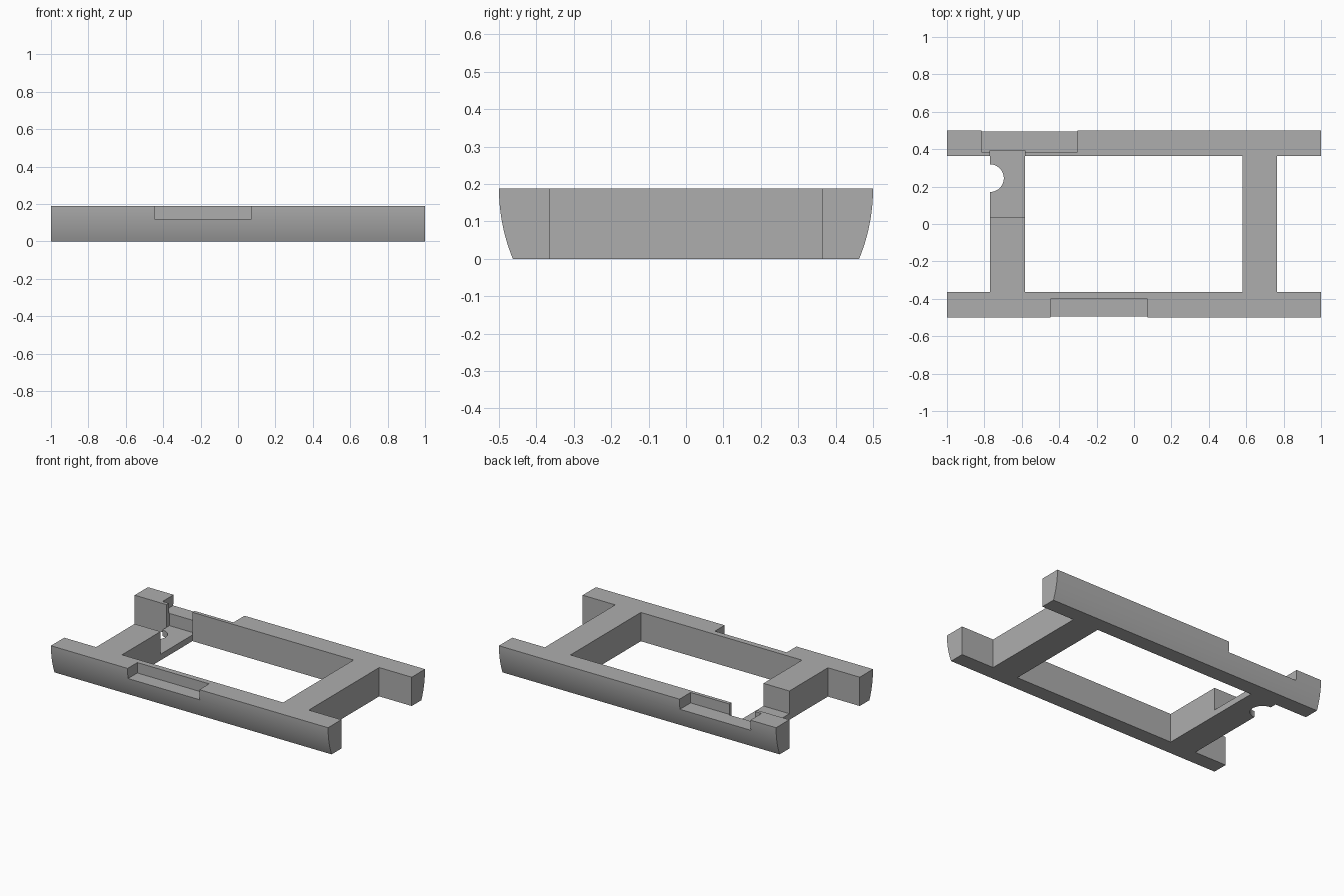
import bpy, bmesh, math

if "Cube" in bpy.data.objects:
    bpy.data.objects.remove(bpy.data.objects["Cube"], do_unlink=True)

HEIGHT = 0.188
INNER = 0.363      # inner face of the side rails
RADIUS = 0.496     # curve of the outer rail faces

grey = bpy.data.materials.new("plain grey")
grey.use_nodes = True
colour = (0.42, 0.42, 0.42, 1)
grey.diffuse_color = colour
grey.node_tree.nodes["Principled BSDF"].inputs["Base Color"].default_value = colour


def extrude(name, points, offset):
    """Solid made by sweeping a closed outline along an offset."""
    bm = bmesh.new()
    face = bm.faces.new([bm.verts.new(p) for p in points])
    result = bmesh.ops.extrude_face_region(bm, geom=[face])
    moved = [v for v in result["geom"] if isinstance(v, bmesh.types.BMVert)]
    bmesh.ops.translate(bm, verts=moved, vec=offset)
    bmesh.ops.recalc_face_normals(bm, faces=bm.faces)
    mesh = bpy.data.meshes.new(name)
    bm.to_mesh(mesh)
    bm.free()
    mesh.materials.append(grey)
    obj = bpy.data.objects.new(name, mesh)
    bpy.context.collection.objects.link(obj)
    return obj


def box(name, x0, x1, y0, y1, z0, z1):
    outline = [(x0, y0, z0), (x1, y0, z0), (x1, y1, z0), (x0, y1, z0)]
    return extrude(name, outline, (0, 0, z1 - z0))


def combine(target, tool, operation):
    """Apply a boolean and discard the tool."""
    tool.hide_render = True
    mod = target.modifiers.new(operation.lower(), "BOOLEAN")
    mod.operation, mod.solver, mod.object = operation, "EXACT", tool
    bpy.context.view_layer.objects.active = target
    bpy.ops.object.modifier_apply(modifier=mod.name)
    bpy.data.objects.remove(tool, do_unlink=True)


def rail(name, side):
    """Side rail with a rounded outer face."""
    steps = 14
    outline = [(-1, side * INNER, HEIGHT), (-1, side * INNER, 0)]
    for i in range(steps + 1):
        z = HEIGHT * i / steps
        y = 0.5 - RADIUS + math.sqrt(RADIUS ** 2 - (HEIGHT - z) ** 2)
        outline.append((-1, side * y, z))
    return extrude(name, outline, (2, 0, 0))


# Two rails joined by two cross beams
frame = rail("frame", -1)
beams = [box("left_beam", 0.58, 0.765, -0.38, 0.38, 0, HEIGHT),
         box("right_beam", -0.77, -0.583, -0.38, 0.38, 0, HEIGHT)]
for part in beams + [rail("back_rail", 1)]:
    combine(frame, part, "UNION")

# Notches in the rails, lowered beam section and half-round cable cutout
hole = [(-0.77 + 0.074 * math.cos(a), 0.245 + 0.074 * math.sin(a), -0.1)
        for a in (math.tau * i / 48 for i in range(48))]
cutters = [box("front_notch", -0.447, 0.071, -0.7, -0.4, 0.12, 0.4),
           box("back_notch", -0.815, -0.303, 0.386, 0.7, 0.12, 0.4),
           box("beam_recess", -0.77, -0.583, 0.034, 0.392, 0.04, 0.4),
           extrude("cable_cutout", hole, (0, 0, 0.5))]
for cutter in cutters:
    combine(frame, cutter, "DIFFERENCE")

bpy.ops.object.select_all(action="DESELECT")
frame.select_set(True)
bpy.context.view_layer.objects.active = frame
bpy.ops.object.shade_smooth_by_angle(angle=math.radians(25))
